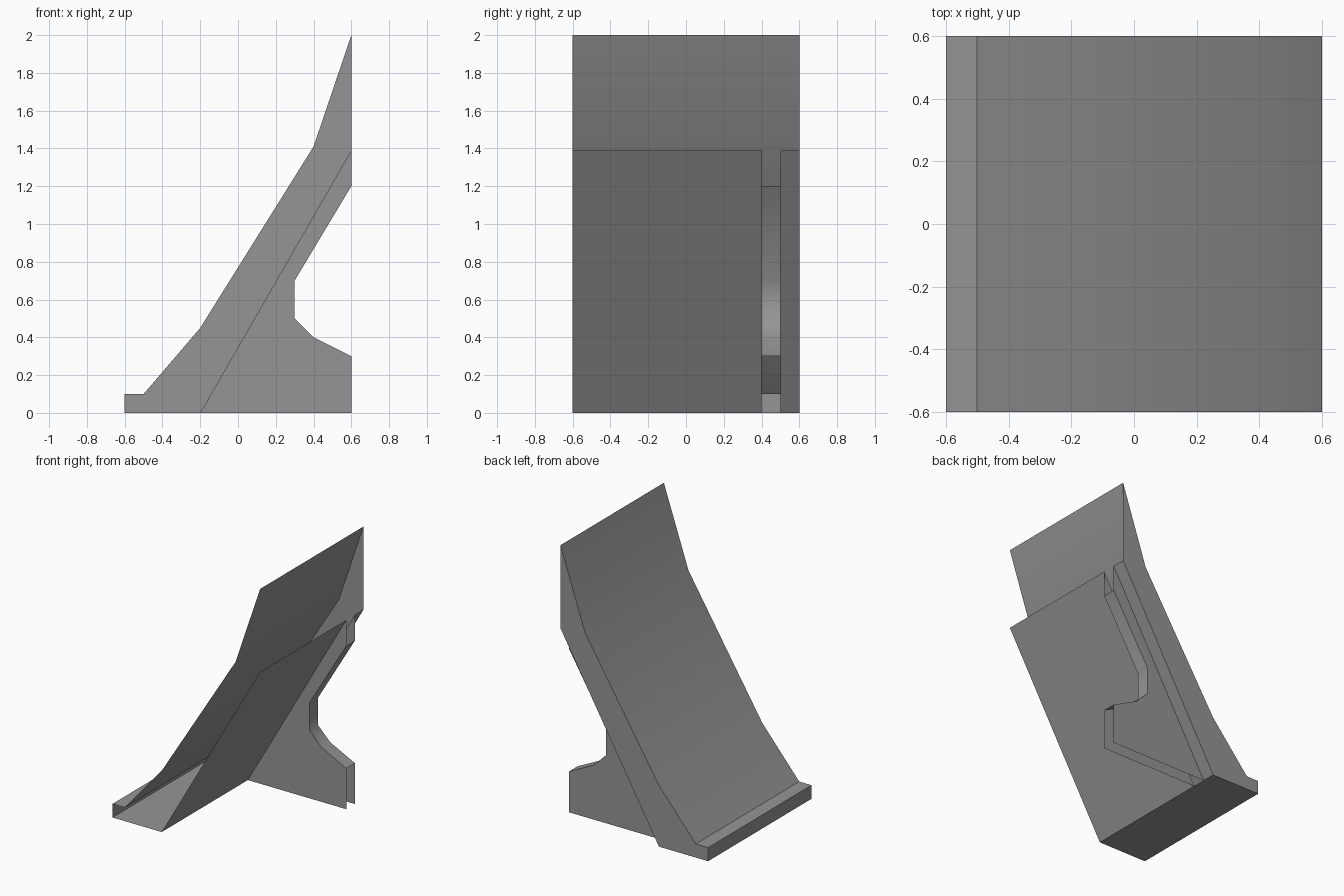
import bpy
import bmesh
import math

default = bpy.data.objects.get("Cube")
if default:
    bpy.data.objects.remove(default, do_unlink=True)

grey = bpy.data.materials.new("plain grey")
grey.use_nodes = True
COLOUR = (0.3, 0.3, 0.3, 1)
grey.diffuse_color = COLOUR
grey.node_tree.nodes["Principled BSDF"].inputs["Base Color"].default_value = COLOUR

HALF = 0.6            # half of the width
FIN = (0.4, 0.5)      # y range of the hollow fin

# Side profiles as (x, z), clockwise when seen from the front
heel, back_top = (-0.2, 0), (0.6, 1.39)
shell = [heel, (-0.6, 0), (-0.6, 0.1), (-0.5, 0.1), (-0.2, 0.45), (0.4, 1.41), (0.6, 2)]
fin_edge = [(0.6, 1.2), (0.3, 0.7), (0.3, 0.5), (0.4, 0.4), (0.6, 0.3)]
fin_outline = [heel, back_top] + fin_edge + [(0.6, 0)]


def finish(name, bm):
    mesh = bpy.data.meshes.new(name)
    bm.to_mesh(mesh)
    bm.free()
    mesh.materials.append(grey)
    obj = bpy.data.objects.new(name, mesh)
    bpy.context.collection.objects.link(obj)
    bpy.ops.object.select_all(action='DESELECT')
    obj.select_set(True)
    bpy.context.view_layer.objects.active = obj
    bpy.ops.object.shade_smooth_by_angle(angle=math.radians(47))


def strip(name, profile, y0, y1):
    """Thin sheet following an open profile between two y positions."""
    bm = bmesh.new()
    rows = [[bm.verts.new((x, y, z)) for x, z in profile] for y in (y0, y1)]
    near, far = rows
    for i in range(len(profile) - 1):
        bm.faces.new((near[i], near[i + 1], far[i + 1], far[i]))
    finish(name, bm)


def panel(name, outline, y, flip=False):
    """Flat sheet filling a closed outline."""
    bm = bmesh.new()
    face = bm.faces.new([bm.verts.new((x, y, z)) for x, z in outline])
    if flip:
        face.normal_flip()
    finish(name, bm)


# Sloped shell with its toe and base, closed on one side only
strip("sloped_shell", shell, -HALF, HALF)
panel("end_wall", shell + [back_top], HALF)

# Rear sheet, split where the hollow fin joins it
strip("rear_sheet_wide", [back_top, heel], -HALF, FIN[0])
strip("rear_sheet_narrow", [back_top, heel], FIN[1], HALF)

# Hollow supporting fin
strip("fin_edge", fin_edge, *FIN)
panel("fin_front_side", fin_outline, FIN[0], flip=True)
panel("fin_back_side", fin_outline, FIN[1])
